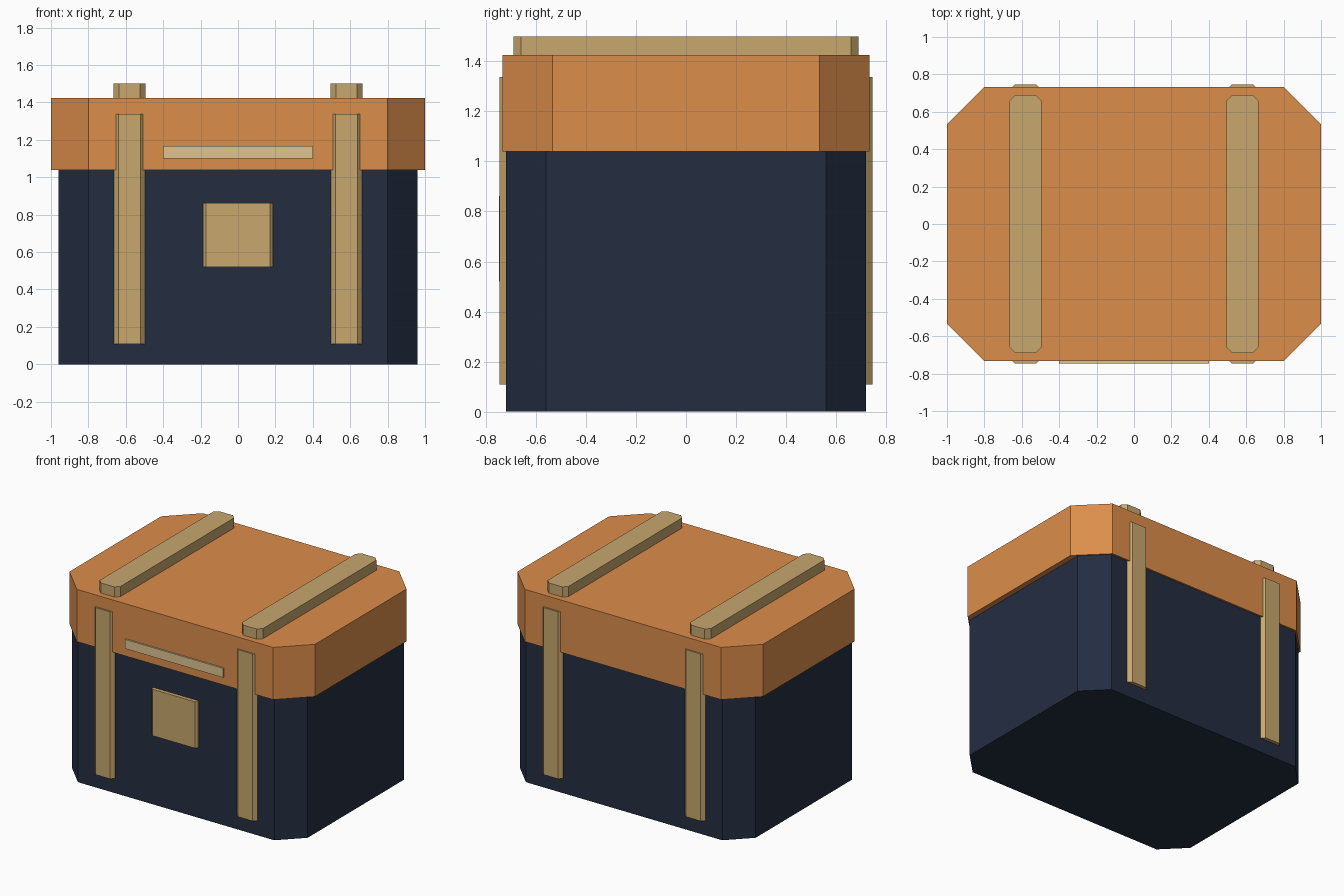
import bpy, bmesh

if "Cube" in bpy.data.objects:
    bpy.data.objects.remove(bpy.data.objects["Cube"])


def material(name, rgb):
    m = bpy.data.materials.new(name)
    m.diffuse_color = (*rgb, 1)
    m.use_nodes = True
    m.node_tree.nodes["Principled BSDF"].inputs["Base Color"].default_value = m.diffuse_color
    return m


NAVY = material("navy", (0.017, 0.026, 0.053))
ORANGE = material("orange", (0.72, 0.27, 0.07))
TAN = material("tan", (0.58, 0.39, 0.156))
PALE = material("pale_tan", (0.74, 0.56, 0.28))


def block(name, x, y, z, chamfer, mat):
    """Upright prism with chamfered vertical corners; x, y, z are (min, max)."""
    c = chamfer
    (x0, x1), (y0, y1), (z0, z1) = x, y, z
    if c:
        outline = [(x0 + c, y0), (x1 - c, y0), (x1, y0 + c), (x1, y1 - c),
                   (x1 - c, y1), (x0 + c, y1), (x0, y1 - c), (x0, y0 + c)]
    else:
        outline = [(x0, y0), (x1, y0), (x1, y1), (x0, y1)]
    bm = bmesh.new()
    base = bm.faces.new([bm.verts.new((px, py, z0)) for px, py in outline])
    top = bmesh.ops.extrude_face_region(bm, geom=[base], use_keep_orig=True)["geom"]
    bmesh.ops.translate(bm, vec=(0, 0, z1 - z0),
                        verts=[v for v in top if isinstance(v, bmesh.types.BMVert)])
    bmesh.ops.recalc_face_normals(bm, faces=bm.faces)
    me = bpy.data.meshes.new(name)
    bm.to_mesh(me)
    bm.free()
    me.materials.append(mat)
    ob = bpy.data.objects.new(name, me)
    bpy.context.collection.objects.link(ob)
    return ob


# Crate body and overhanging lid
block("body", (-0.96, 0.96), (-0.72, 0.72), (0, 1.04), 0.16, NAVY)
block("lid", (-1, 1), (-0.733, 0.733), (1.04, 1.425), 0.2, ORANGE)

# Straps on the left and right: one bar on top, one upright on front and back
for side, cx in (("left", -0.58), ("right", 0.58)):
    x = (cx - 0.085, cx + 0.085)
    block(f"{side}_top_strap", x, (-0.69, 0.69), (1.42, 1.5), 0.03, TAN)
    for face, y in (("front", (-0.745, -0.685)), ("back", (0.685, 0.745))):
        block(f"{side}_{face}_strap", x, y, (0.108, 1.338), 0.026, TAN)

# Latch plate and handle strip on the front
block("latch_plate", (-0.188, 0.188), (-0.747, -0.70), (0.52, 0.862), 0.016, TAN)
block("handle_strip", (-0.4, 0.4), (-0.745, -0.72), (1.10, 1.168), 0, PALE)
